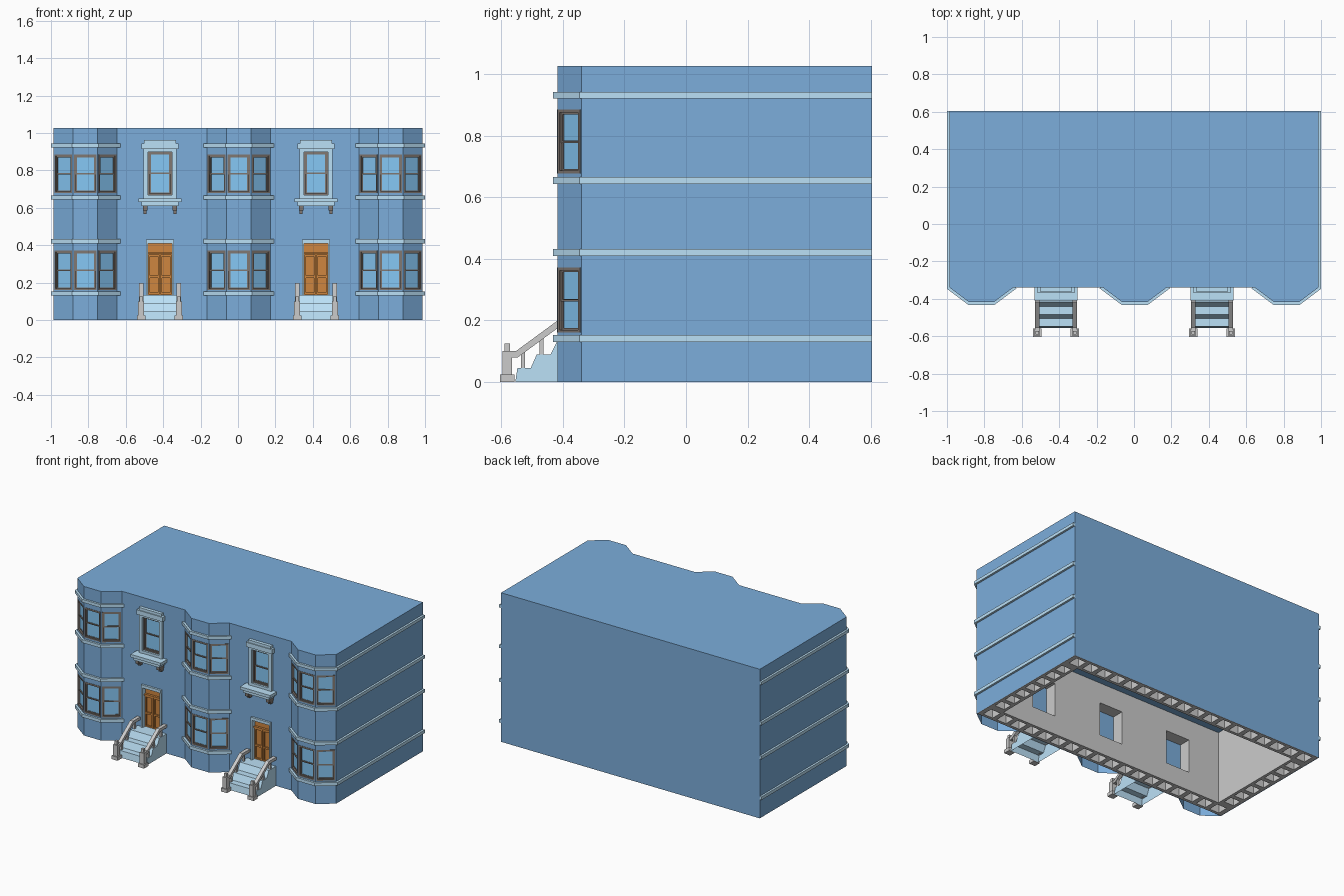
import bpy, bmesh
from math import pi, atan2
from mathutils import Matrix, Vector

if "Cube" in bpy.data.objects:
    bpy.data.objects.remove(bpy.data.objects["Cube"])

COLORS = {
    "brick": (0.20, 0.42, 0.71, 1), "trim": (0.50, 0.75, 0.93, 1),
    "glass": (0.24, 0.58, 0.92, 1), "wood": (0.62, 0.24, 0.05, 1),
    "casing": (0.22, 0.19, 0.17, 1),
}
mats = {}
for key, col in COLORS.items():
    mats[key] = bpy.data.materials.new(key)
    mats[key].diffuse_color = col
parts = {}                      # part name -> (bmesh, material key)
I = Matrix.Identity(4)


def part(name, mat=None):
    if name not in parts:
        parts[name] = (bmesh.new(), mat)
    return parts[name][0]


def box(bm, x0, x1, y0, y1, z0, z1, m=I):
    c = Matrix.Translation(((x0 + x1) / 2, (y0 + y1) / 2, (z0 + z1) / 2))
    s = Matrix.Diagonal((abs(x1 - x0), y1 - y0, z1 - z0, 1))
    bmesh.ops.create_cube(bm, size=1, matrix=m @ c @ s)


def loft(bm, a, b, skip=(), caps=(True, True)):
    """Joins two matching point loops with side walls and optional caps."""
    va, vb = [bm.verts.new(p) for p in a], [bm.verts.new(p) for p in b]
    n = len(a)
    fs = [bm.faces.new((va[i], va[(i + 1) % n], vb[(i + 1) % n], vb[i]))
          for i in range(n) if i not in skip]
    if caps[0]:
        fs.append(bm.faces.new(va[::-1]))
    if caps[1]:
        fs.append(bm.faces.new(vb))
    return fs


def solid(bm, a, b, **kw):
    bmesh.ops.recalc_face_normals(bm, faces=loft(bm, a, b, **kw))


def offset(path, d):
    """Shifts an open path to its right-hand side with mitred corners."""
    pts = [Vector(p) for p in path]
    ns = []
    for p, q in zip(pts, pts[1:]):
        t = (q - p).normalized()
        ns.append(Vector((t.y, -t.x)))
    out = []
    for i, p in enumerate(pts):
        a, b = ns[max(i - 1, 0)], ns[min(i, len(ns) - 1)]
        out.append(p + (a + b) * (d / (1 + a.dot(b))))
    return out


W, BACK, WALL, BAY, TOP = 0.986, 0.605, -0.34, -0.418, 1.027
BAYS, ENTRIES = (-0.816, 0.004, 0.816), (-0.417, 0.417)


def bay_path(c):
    return [(c - 0.17, WALL), (c - 0.066, BAY), (c + 0.066, BAY), (c + 0.17, WALL)]


# Plain sides, back and roof of the shell (open underneath)
outline = [p for c in BAYS for p in bay_path(c)] + [(W, BACK), (-W, BACK)]
shell = part("building_shell", "brick")
loft(shell, [(x, y, 0) for x, y in outline], [(x, y, TOP) for x, y in outline],
     skip=range(11), caps=(False, True))


# Front wall panel with a column of openings
def panel(m, h, xc, hw, holes):
    def quad(x0, x1, z0, z1):
        shell.faces.new([shell.verts.new(m @ Vector((x, 0, z)))
                         for x, z in ((x0, z0), (x1, z0), (x1, z1), (x0, z1))])
    quad(-h, xc - hw, 0, TOP)
    quad(xc + hw, h, 0, TOP)
    zs = [0] + [z for hole in holes for z in hole] + [TOP]
    for z0, z1 in zip(zs[::2], zs[1::2]):
        quad(xc - hw, xc + hw, z0, z1)


def frame(bm, hw, z0, z1, t, y0, y1, m):
    box(bm, -hw, -hw + t, y0, y1, z0, z1, m)
    box(bm, hw - t, hw, y0, y1, z0, z1, m)
    box(bm, -hw + t, hw - t, y0, y1, z0, z0 + t, m)
    box(bm, -hw + t, hw - t, y0, y1, z1 - t, z1, m)


# Sash window set into its opening: casing, two sashes, glass
def window(hw, z0, z1, m):
    zm = (z0 + z1) / 2
    cas = part("window_casings", "casing")
    frame(cas, hw, z0, z1, 0.009, -0.002, 0.016, m)
    frame(cas, hw - 0.009, z0 + 0.009, zm + 0.004, 0.006, 0.008, 0.016, m)
    frame(cas, hw - 0.009, zm - 0.004, z1 - 0.009, 0.006, 0.004, 0.016, m)
    box(part("window_glass", "glass"), -hw + 0.01, hw - 0.01, 0.011, 0.015,
        z0 + 0.01, z1 - 0.01, m)


for i in range(11):
    p, q = Vector(outline[i]), Vector(outline[i + 1])
    c, d = (p + q) / 2, q - p
    m = Matrix.Translation((*c, 0)) @ Matrix.Rotation(atan2(d.y, d.x), 4, 'Z')
    h = d.length / 2
    if i % 4 == 3:
        panel(m, h, ENTRIES[i // 4] - c.x, 0.064, ((0.135, 0.41), (0.668, 0.9)))
    else:
        holes = ((0.16, 0.372), (0.678, 0.885))
        panel(m, h, 0, h - 0.006, holes)
        for z0, z1 in holes:
            window(h - 0.006, z0, z1, m)

# Horizontal bands around bays and along the end walls
bands = part("band_courses", "trim")
for c in BAYS:
    path = bay_path(c)
    path[0], path[-1] = (c - 0.18, WALL + 0.0075), (c + 0.18, WALL + 0.0075)
    if c < -0.5:
        path[0:1] = [(-W, BACK), (-W, WALL)]
    if c > 0.5:
        path[-1:] = [(W, WALL), (W, BACK)]
    ring = offset(path, 0.014) + offset(path, -0.004)[::-1]
    for z0, z1 in ((0.13, 0.152), (0.41, 0.432), (0.644, 0.666), (0.922, 0.943)):
        solid(bands, [(*p, z0) for p in ring], [(*p, z1) for p in ring])

for e in ENTRIES:
    m = Matrix.Translation((e, WALL, 0))
    # Upper window with crown, sill and brackets
    window(0.064, 0.668, 0.9, m)
    sur = part("window_surrounds", "trim")
    brackets = part("sill_brackets", "casing")
    for s in (-1, 1):
        box(sur, s * 0.064, s * 0.088, -0.018, 0.002, 0.65, 0.914, m)
        box(brackets, s * 0.08 - 0.012, s * 0.08 + 0.012, -0.05, 0.002, 0.585, 0.61, m)
        box(brackets, s * 0.08 - 0.009, s * 0.08 + 0.009, -0.03, 0.002, 0.567, 0.585, m)
    for hw, d, z0, z1 in ((0.064, 0.016, 0.898, 0.914), (0.064, 0.016, 0.65, 0.668),
                          (0.1, 0.028, 0.914, 0.945), (0.086, 0.022, 0.945, 0.963),
                          (0.115, 0.07, 0.63, 0.65), (0.1, 0.06, 0.61, 0.63)):
        box(sur, -hw, hw, -d, 0.002, z0, z1, m)

    # Recessed double door with transom and surround
    door, around = part("doors", "wood"), part("door_surrounds", "trim")
    box(door, -0.064, 0.064, 0.022, 0.026, 0.13, 0.412, m)
    box(door, -0.064, 0.064, 0.006, 0.023, 0.352, 0.362, m)
    for s in (-1, 1):
        leaf = m @ Matrix.Translation((s * 0.032, 0, 0))
        frame(door, 0.03, 0.137, 0.35, 0.009, 0.012, 0.023, leaf)
        box(door, -0.021, 0.021, 0.012, 0.023, 0.225, 0.237, leaf)
        box(around, s * 0.064, s * 0.075, -0.012, 0.026, 0.135, 0.41, m)
    box(around, -0.075, 0.075, -0.014, 0.026, 0.41, 0.43, m)

    # Entrance steps, hollow underneath
    prof = [(WALL, 0), (-0.555, 0), (-0.548, 0.045), (-0.505, 0.045), (-0.485, 0.09),
            (-0.44, 0.09), (-0.418, 0.135), (WALL + 0.024, 0.135)]
    solid(part("entrance_steps", "trim"), [(e - 0.11, y, z) for y, z in prof],
          [(e + 0.11, y, z) for y, z in prof], skip=(0, 7))

    # Newels, balusters and handrails
    for s in (-1, 1):
        x = e + s * 0.101
        newel = part("newel_posts")
        for hw, z0, z1 in ((0.023, 0, 0.024), (0.016, 0.024, 0.1), (0.009, 0.1, 0.125)):
            box(newel, x - hw, x + hw, -0.581 - hw, -0.581 + hw, z0, z1)
        rail = [(-0.575, 0.09), (-0.55, 0.09), (-0.415, 0.189), (WALL, 0.189)]
        prof = offset(rail, 0.01) + offset(rail, -0.01)[::-1]
        solid(part("handrails"), [(x - 0.012, *p) for p in prof],
              [(x + 0.012, *p) for p in prof])
        for y, z0, z1 in ((-0.53, 0.044, 0.105), (-0.47, 0.089, 0.15), (-0.39, 0.134, 0.185)):
            box(part("balusters"), x - 0.007, x + 0.007, y - 0.007, y + 0.007, z0, z1)

# Hollow-core inner walls of the ground floor, seen from below
T, G, FLOOR = 0.115, 0.003, 0.5


def inner_wall(length, m, openings=()):
    bm, h = part("inner_walls"), length / 2
    box(bm, -h, h, 0, 0.02, 0, 0.13, m)
    box(bm, -h, h, T - 0.02, T, 0, 0.13, m)
    n = round(length / 0.109)
    for i in range(n + 1):
        x = -h + 0.016 + (length - 0.032) * i / n
        box(bm, x - 0.016, x + 0.016, 0.02, T - 0.02, 0, 0.13, m)
    edges = [-h] + [o + s * 0.09 for o in openings for s in (-1, 1)] + [h]
    for x0, x1 in zip(edges[::2], edges[1::2]):
        box(bm, x0, x1, 0.03, T, 0.13, 0.36, m)
    box(bm, -h, h, 0.03, T, 0.36, FLOOR, m)
    # blank backing behind each opening
    for o in openings:
        box(part("opening_backs", "brick"), o - 0.09, o + 0.09, 0.028, 0.032, 0.13, 0.36, m)


mid = (BACK + WALL) / 2
side = BACK - WALL - 2 * (T + G)
for pos, ang, length, openings in (
        ((0, WALL + G), 0, 2 * (W - G), (-0.54, 0, 0.54)),
        ((0, BACK - G), pi, 2 * (W - G), ()),
        ((W - G, mid), pi / 2, side, ()),
        ((G - W, mid), -pi / 2, side, ())):
    inner_wall(length, Matrix.Translation((*pos, 0)) @ Matrix.Rotation(ang, 4, 'Z'), openings)
box(part("ground_floor_ceiling", "brick"), -W + 0.04, W - 0.04, WALL + 0.04, BACK - 0.04,
    FLOOR, FLOOR + 0.02)

# Turn collected parts into objects
bmesh.ops.remove_doubles(shell, verts=shell.verts, dist=1e-5)
for name, (bm, mat) in parts.items():
    me = bpy.data.meshes.new(name)
    bm.to_mesh(me)
    bm.free()
    if mat:
        me.materials.append(mats[mat])
    bpy.context.scene.collection.objects.link(bpy.data.objects.new(name, me))

for m in bpy.data.materials:
    if m.users and not m.is_grease_pencil:
        m.use_nodes = True
        m.node_tree.nodes["Principled BSDF"].inputs["Base Color"].default_value = m.diffuse_color
